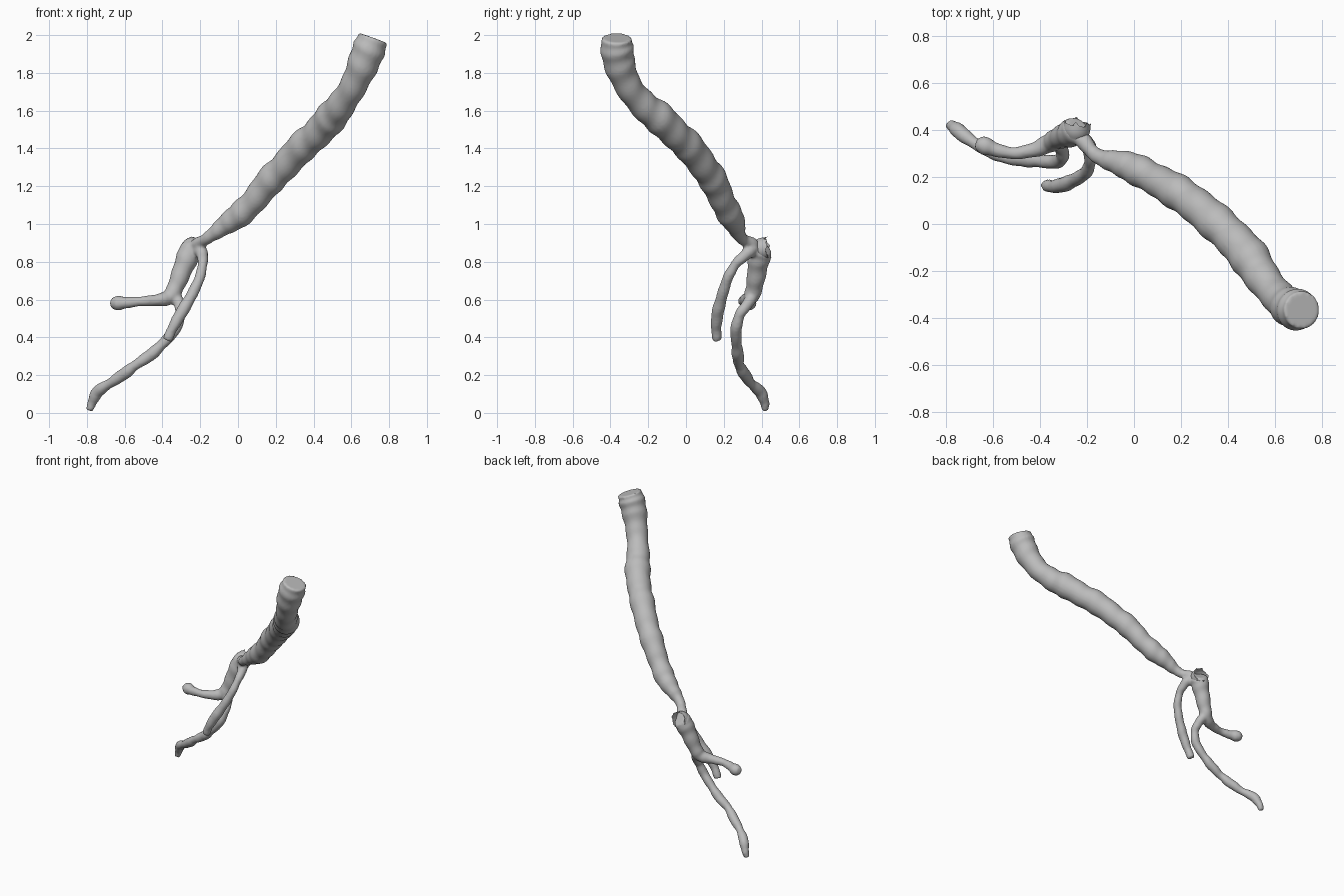
import bpy, bmesh, math, random
from mathutils import Vector

if "Cube" in bpy.data.objects:
    bpy.data.objects.remove(bpy.data.objects["Cube"])

random.seed(4)
grey = bpy.data.materials.new("vessel grey")
grey.diffuse_color = (0.5, 0.5, 0.5, 1)
grey.use_nodes = True
grey.node_tree.nodes["Principled BSDF"].inputs["Base Color"].default_value = grey.diffuse_color
SIDES = 20


def spline(pts, steps=8):
    """Catmull-Rom through (x, y, z, radius) points."""
    p = [Vector(q) for q in pts]
    p = [2 * p[0] - p[1]] + p + [2 * p[-1] - p[-2]]
    out = []
    for i in range(1, len(p) - 2):
        a, b, c, d = p[i - 1:i + 3]
        for s in range(steps):
            t = s / steps
            out.append(0.5 * (2 * b + (c - a) * t + (2 * a - 5 * b + 4 * c - d) * t * t
                              + (3 * b - a - 3 * c + d) * t ** 3))
    return out + [p[-2]]


def tube(bm, pts, capped=True, torn=0.0, ripple=0.04):
    """Sweep a round section along a smooth path, turning the frame as it goes."""
    path = spline(pts)
    n = len(path)
    pos = [q.xyz for q in path]
    normal = None
    rings = []
    phase = random.uniform(0, 6)
    for i in range(n):
        d = (pos[min(i + 1, n - 1)] - pos[max(i - 1, 0)]).normalized()
        if normal is None:
            normal = d.orthogonal()
        normal = (normal - d * normal.dot(d)).normalized()
        side = d.cross(normal)
        ring = []
        for k in range(SIDES):
            a = math.tau * k / SIDES
            r = path[i].w * (1 + ripple * math.sin(i * 0.8 + phase + math.sin(a)))
            jag = d * random.uniform(-torn, torn) if i == n - 1 else Vector()
            ring.append(bm.verts.new(pos[i] + (normal * math.cos(a) + side * math.sin(a)) * r + jag))
        rings.append(ring)
    for r0, r1 in zip(rings, rings[1:]):
        for k in range(SIDES):
            j = (k + 1) % SIDES
            bm.faces.new((r0[k], r0[j], r1[j], r1[k]))
    if capped:
        bm.faces.new(rings[0][::-1])
        bm.faces.new(rings[-1])


def make_object(name, bm):
    bmesh.ops.recalc_face_normals(bm, faces=bm.faces)
    me = bpy.data.meshes.new(name)
    bm.to_mesh(me)
    bm.free()
    ob = bpy.data.objects.new(name, me)
    bpy.context.collection.objects.link(ob)
    me.materials.append(grey)
    bpy.context.view_layer.objects.active = ob
    return ob


bm = bmesh.new()
# thick trunk, from its blunt top end down to the thin neck
tube(bm, [(.715, -.365, 1.985, .078), (.695, -.365, 1.93, .088), (.66, -.35, 1.84, .083),
          (.61, -.305, 1.73, .072), (.545, -.225, 1.63, .076), (.49, -.14, 1.56, .086),
          (.42, -.06, 1.48, .079), (.34, .015, 1.41, .082), (.25, .09, 1.31, .075),
          (.17, .145, 1.23, .077), (.09, .19, 1.13, .067), (.01, .232, 1.05, .068),
          (-.06, .26, 1.0, .055), (-.12, .275, .955, .04), (-.17, .30, .92, .031),
          (-.22, .36, .89, .035)])
# side branch: swollen node, bend, then out to the small bulb
tube(bm, [(-.24, .415, .875, .052), (-.255, .395, .85, .062), (-.285, .38, .78, .055),
          (-.325, .365, .68, .046), (-.36, .345, .615, .042), (-.43, .315, .597, .032),
          (-.52, .302, .59, .026), (-.60, .32, .583, .032), (-.64, .335, .582, .04),
          (-.672, .345, .59, .022)])
# long lower branch, leaving the bend
tube(bm, [(-.335, .36, .63, .03), (-.31, .325, .575, .03), (-.305, .285, .52, .028),
          (-.335, .265, .44, .031), (-.40, .268, .365, .028), (-.465, .275, .305, .033),
          (-.54, .282, .255, .027), (-.605, .31, .205, .033), (-.68, .345, .155, .026),
          (-.74, .39, .115, .033), (-.77, .415, .06, .026), (-.787, .42, .012, .018)])
# short front branch, curving down from the neck
tube(bm, [(-.21, .355, .875, .035), (-.19, .32, .84, .032), (-.187, .265, .79, .026),
          (-.205, .22, .71, .028), (-.25, .19, .615, .03), (-.30, .168, .53, .033),
          (-.345, .16, .45, .028), (-.375, .165, .385, .026)])
body = make_object("branching_vessel", bm)

# fuse the branches into one smooth skin
remesh = body.modifiers.new("fuse", 'REMESH')
remesh.mode = 'VOXEL'
remesh.voxel_size = 0.009
smooth = body.modifiers.new("soften", 'SMOOTH')
smooth.factor = 0.5
smooth.iterations = 4
for name in ("fuse", "soften"):
    bpy.ops.object.modifier_apply(modifier=name)

# torn open rim on the back of the node
bm = bmesh.new()
tube(bm, [(-.25, .375, .86, .05), (-.245, .40, .868, .058), (-.24, .432, .875, .057)],
     capped=False, torn=.014, ripple=0)
rim = make_object("torn_rim", bm)

for ob in (body, rim):
    for f in ob.data.polygons:
        f.use_smooth = True
        f.material_index = 0
